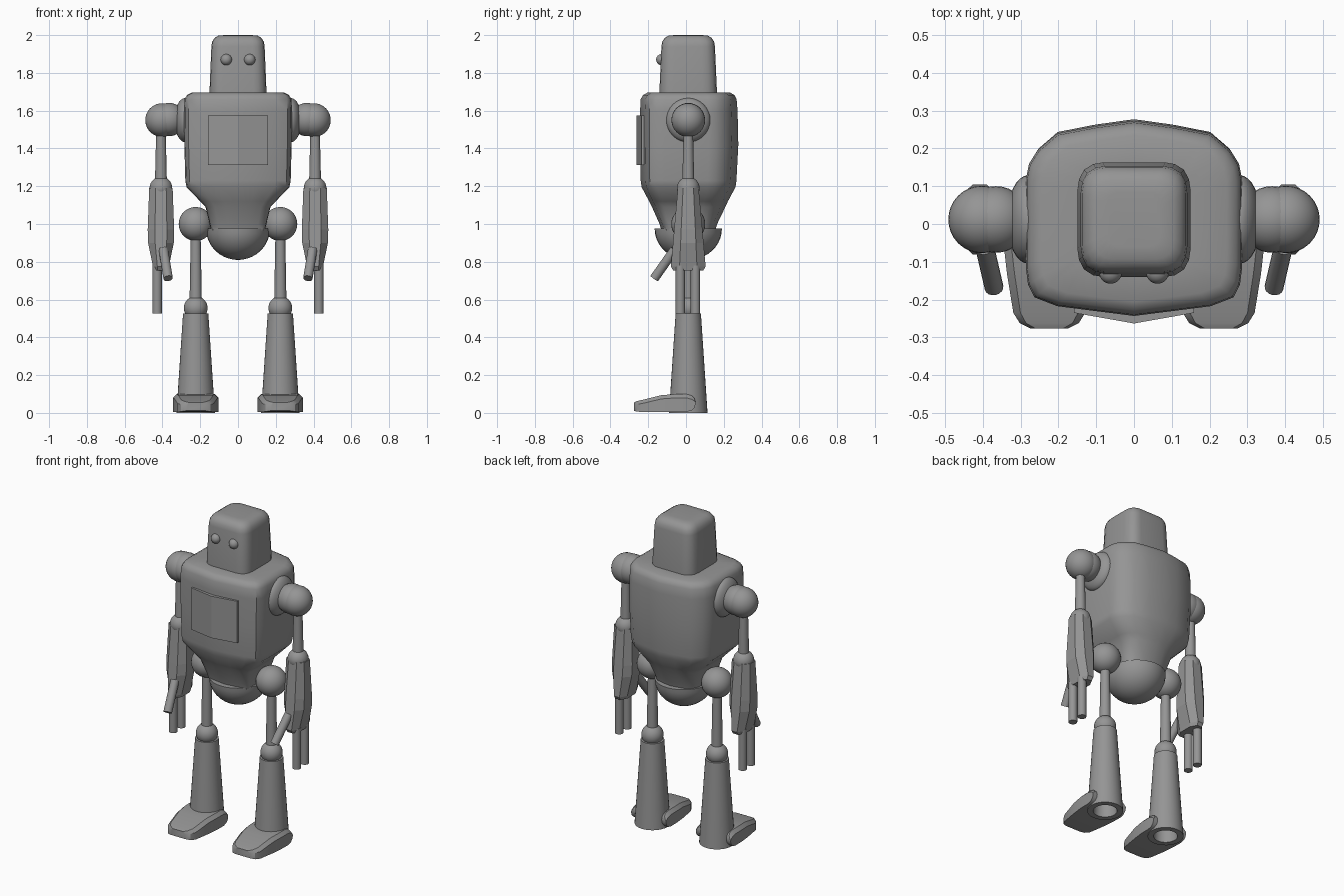
import bpy, bmesh, math
from mathutils import Vector

if "Cube" in bpy.data.objects:
    bpy.data.objects.remove(bpy.data.objects["Cube"])

metal = bpy.data.materials.new("grey metal")
metal.diffuse_color = (0.3, 0.3, 0.3, 1)
metal.use_nodes = True
metal.node_tree.nodes["Principled BSDF"].inputs["Base Color"].default_value = metal.diffuse_color
CY = 0.012          # depth of the limb axis


def finish(ob, name, smooth=40):
    ob.name = name
    ob.data.materials.clear()
    ob.data.materials.append(metal)
    if smooth:
        bpy.ops.object.select_all(action='DESELECT')
        ob.select_set(True)
        bpy.context.view_layer.objects.active = ob
        bpy.ops.object.shade_smooth_by_angle(angle=math.radians(smooth))
    return ob


def loft(name, rings, smooth=40):
    """Skin a list of equal-length closed rings and cap both ends."""
    bm = bmesh.new()
    vs = [[bm.verts.new(p) for p in r] for r in rings]
    n = len(vs[0])
    for a, b in zip(vs, vs[1:]):
        for i in range(n):
            bm.faces.new((a[i], a[(i + 1) % n], b[(i + 1) % n], b[i]))
    bm.faces.new(vs[0])
    bm.faces.new(vs[-1])
    bmesh.ops.recalc_face_normals(bm, faces=bm.faces)
    me = bpy.data.meshes.new(name)
    bm.to_mesh(me)
    bm.free()
    ob = bpy.data.objects.new(name, me)
    bpy.context.collection.objects.link(ob)
    return finish(ob, name, smooth)


def ball(name, pos, r, scale=(1, 1, 1)):
    bpy.ops.mesh.primitive_uv_sphere_add(segments=32, ring_count=16, radius=r, location=pos)
    ob = bpy.context.object
    ob.scale = scale
    return finish(ob, name, 60)


def rod(name, p, q, r1, r2, sides=20):
    p, q = Vector(p), Vector(q)
    bpy.ops.mesh.primitive_cone_add(vertices=sides, radius1=r1, radius2=r2,
                                    depth=(q - p).length, location=(p + q) / 2)
    ob = bpy.context.object
    ob.rotation_euler = (q - p).to_track_quat('Z', 'Y').to_euler()
    return finish(ob, name)


def mirrored(half):
    """Right half outline from back centre to front centre, completed on the left."""
    return half + [(-x, y) for x, y in reversed(half) if x]


def section(shape, z, hw, y0, y1):
    c, h = (y0 + y1) / 2, (y1 - y0) / 2
    return [(x * hw, c + y * h, z) for x, y in shape]


# head
head_shape = mirrored([(0, 1), (.55, 1), (.72, .97), (.88, .87), (.97, .7), (1, .5),
                       (1, -.5), (.97, -.7), (.88, -.87), (.72, -.97), (.55, -1), (0, -1)])
loft("head", [section(head_shape, *s) for s in [
    (1.67, .15, -.14, .163), (1.72, .15, -.14, .163), (1.94, .141, -.13, .153),
    (1.965, .137, -.126, .149), (1.985, .124, -.113, .136), (1.997, .105, -.093, .116),
    (2.0, .07, -.06, .085)]], 50)

# torso with a slight keel on front and back
body_shape = mirrored([(0, 1), (.36, .945), (.71, .87), (.89, .7), (.97, .56), (1, .4),
                       (1, -.5), (.98, -.68), (.92, -.81), (.71, -.9), (.36, -.95), (0, -1)])
loft("torso", [section(body_shape, *s) for s in [
    (.965, .142, -.13, .155), (1.0, .15, -.14, .165), (1.09, .172, -.18, .208),
    (1.12, .2, -.195, .222), (1.195, .272, -.235, .262), (1.23, .279, -.24, .267),
    (1.42, .284, -.243, .277), (1.6, .286, -.243, .273), (1.66, .283, -.24, .268),
    (1.683, .27, -.228, .256), (1.695, .245, -.205, .235), (1.697, .15, -.13, .16)]], 40)

# chest panel
panel_shape = [(-.158, -.2), (-.158, -.235), (0, -.263), (.158, -.235), (.158, -.2), (0, -.225)]
loft("chest_panel", [[(x, y, z) for x, y in panel_shape] for z in (1.313, 1.575)], 0)

# pelvis bowl
bowl = [(.98 - .165 * math.sin(a), .178 * math.cos(a))
        for a in [i * math.pi / 2 / 10 for i in range(10)] + [1.53]]
loft("pelvis", [[(r * .95 * math.cos(t), CY + r * math.sin(t), z - .005)
                 for t in [k * math.tau / 32 for k in range(32)]] for z, r in bowl], 50)


def foot_ring(cx, y, hw, z0, z1):
    b = min(.02, (z1 - z0) * .3)
    pts = [(-hw, z0), (hw, z0), (hw, z1 - b), (hw - b, z1), (-hw + b, z1), (-hw, z1 - b)]
    return [(cx + x, y, z) for x, z in pts]


for s, side in ((-1, "left"), (1, "right")):
    # eye
    ball(side + "_eye", (s * .062, -.128, 1.87), .03)

    # shoulder
    ball(side + "_shoulder_socket", (s * .28, CY, 1.55), .117, (.48, 1, 1))
    ball(side + "_shoulder_inner_ball", (s * .365, CY, 1.553), .088)
    ball(side + "_shoulder_ball", (s * .402, CY, 1.55), .089)

    # arm
    ax = s * .408
    rod(side + "_upper_arm", (ax, CY, 1.2), (ax, CY, 1.5), .032, .025)
    ball(side + "_elbow", (ax, CY, 1.19), .06)
    octagon = [(.45, 1), (1, .5), (1, -.5), (.45, -1), (-.45, -1), (-1, -.5), (-1, .5), (-.45, 1)]
    loft(side + "_forearm", [[(ax + x * hx, CY + y * hy, z) for x, y in octagon] for z, hx, hy in [
        (1.19, .062, .055), (.97, .07, .075), (.9, .068, .081), (.775, .042, .092), (.755, .038, .08)]], 0)

    # fingers and thumb
    for n, y in (("front", -.03), ("rear", .05)):
        rod(f"{side}_{n}_finger", (s * .428, y, .525), (s * .428, y, .78), .025, .025, 16)
    rod(side + "_thumb", (s * .37, -.168, .712), (s * .395, -.06, .865), .025, .025, 16)

    # hip, thigh and knee
    lx = s * .224
    ball(side + "_hip", (lx, CY, 1.0), .09)
    rod(side + "_thigh", (lx, CY, .56), (lx, CY, .95), .033, .026)
    ball(side + "_knee", (lx, CY, .555), .063)

    # shin, hollow at the bottom
    shin = [(.065, .09), (.068, 0), (.102, 0), (.067, .525)]
    loft(side + "_shin", [[(lx + r * math.cos(t), CY + r * math.sin(t), z)
                           for t in [k * math.tau / 32 for k in range(32)]] for r, z in shin], 35)

    # foot with rounded hinge ends that wrap the shin
    foot = loft(side + "_foot", [foot_ring(lx, *f) for f in [
        (-.276, .05, .012, .055), (-.262, .078, .007, .062), (-.235, .095, .005, .068),
        (-.13, .112, .005, .094), (-.06, .12, .006, .099), (.005, .121, .006, .099),
        (.03, .121, .013, .092), (.044, .121, .027, .078), (.05, .121, .045, .06)]], 30)
    bpy.ops.mesh.primitive_cylinder_add(vertices=32, radius=.088, depth=.4, location=(lx, CY, .05))
    cutter = bpy.context.object
    cutter.name = side + "_foot_cutter"
    cutter.hide_render = True
    cutter.hide_set(True)
    cut = foot.modifiers.new("shin hole", 'BOOLEAN')
    cut.operation, cut.solver, cut.object = 'DIFFERENCE', 'EXACT', cutter
